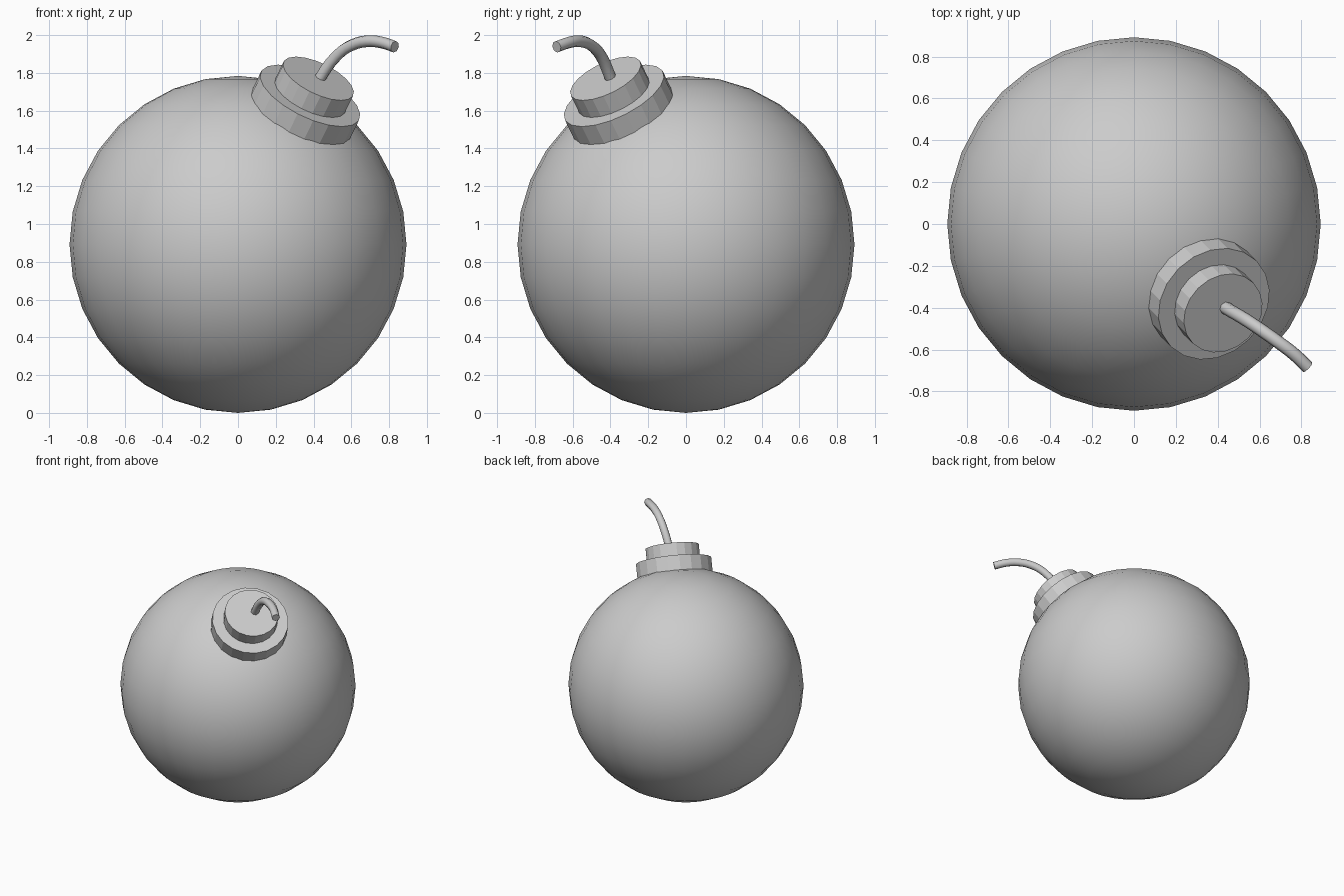
import bpy, math
from mathutils import Vector

if "Cube" in bpy.data.objects:
    bpy.data.objects.remove(bpy.data.objects["Cube"])

CENTRE = Vector((0, 0, 0.892))
AXIS = Vector((0.4, -0.4, 0.825)).normalized()   # direction the cap points


def cap_disc(name, radius, low, high):
    """Cylinder on the cap axis, between two distances from the body centre."""
    bpy.ops.mesh.primitive_cylinder_add(
        vertices=20, radius=radius, depth=high - low,
        location=CENTRE + AXIS * (low + high) / 2,
        rotation=AXIS.to_track_quat('Z', 'Y').to_euler())
    bpy.context.object.name = name


# Round body
bpy.ops.mesh.primitive_uv_sphere_add(segments=32, ring_count=16,
                                     radius=0.892, location=CENTRE)
bpy.context.object.name = "body"
bpy.ops.object.shade_smooth()

# Stepped cap
cap_disc("cap_flange", 0.29, 0.825, 0.955)
cap_disc("cap_neck", 0.205, 0.93, 1.065)

# Curved fuse
path = [(0.41, -0.38, 1.72), (0.44, -0.402, 1.78), (0.525, -0.452, 1.893),
        (0.605, -0.505, 1.948), (0.69, -0.565, 1.968), (0.765, -0.622, 1.96),
        (0.83, -0.685, 1.938)]
curve = bpy.data.curves.new("fuse", 'CURVE')
curve.dimensions = '3D'
curve.bevel_depth = 0.031
curve.bevel_resolution = 2
curve.resolution_u = 3
curve.use_fill_caps = True
spline = curve.splines.new('BEZIER')
spline.bezier_points.add(len(path) - 1)
for point, co in zip(spline.bezier_points, path):
    point.co = co
    point.handle_left_type = point.handle_right_type = 'AUTO'
fuse = bpy.data.objects.new("fuse", curve)
bpy.context.collection.objects.link(fuse)

# Turn the fuse into a mesh, smooth along its side and sharp at the tip
bpy.ops.object.select_all(action='DESELECT')
fuse.select_set(True)
bpy.context.view_layer.objects.active = fuse
bpy.ops.object.convert(target='MESH')
bpy.ops.object.shade_smooth_by_angle(angle=math.radians(50))
